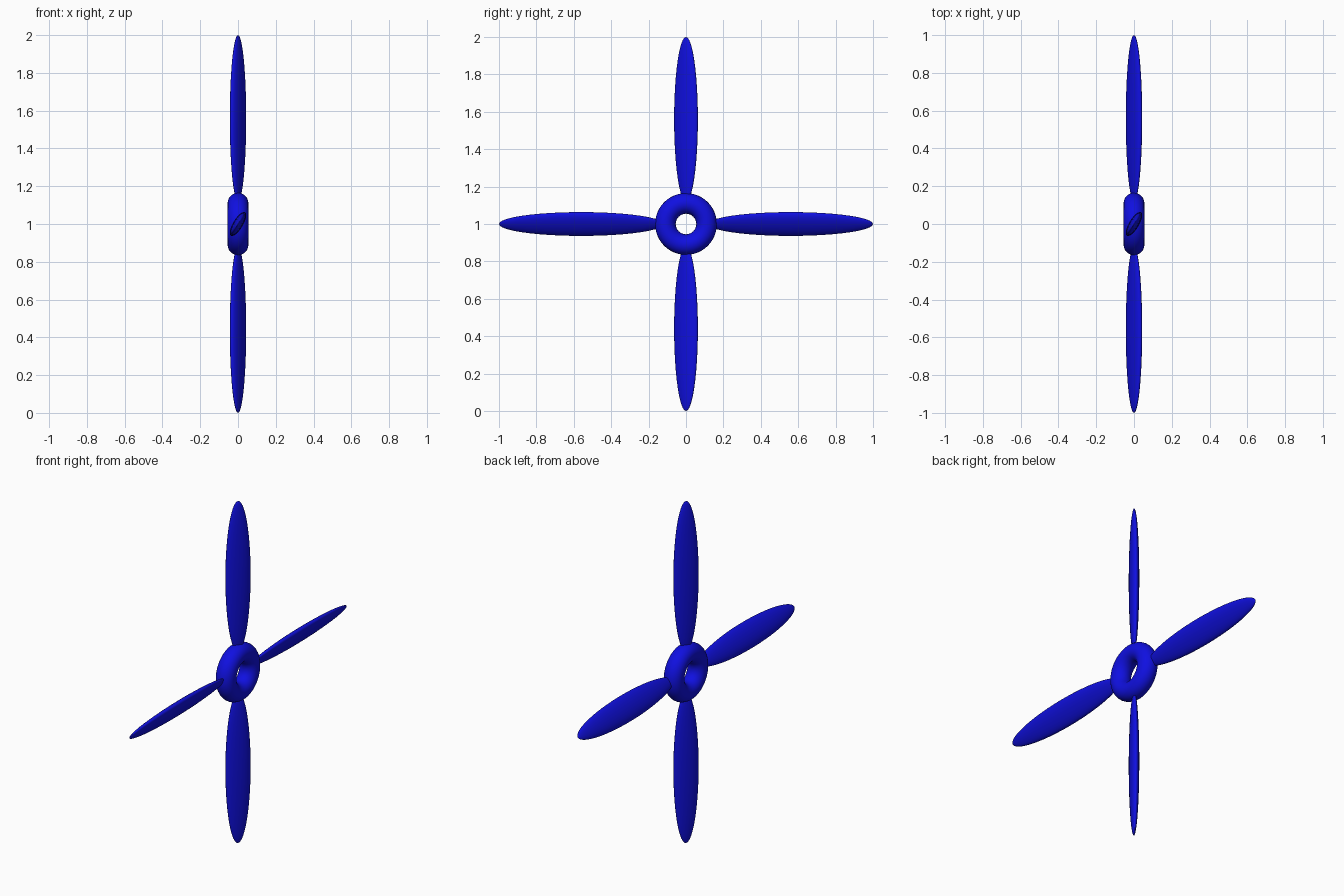
import bpy
from math import radians, cos, sin
from mathutils import Matrix, Vector

if "Cube" in bpy.data.objects:
    bpy.data.objects.remove(bpy.data.objects["Cube"])

CENTRE = Vector((0, 0, 1))
PITCH = radians(59)

blue = bpy.data.materials.new("blue")
blue.diffuse_color = (0.005, 0.005, 0.75, 1)
blue.use_nodes = True
blue.node_tree.nodes["Principled BSDF"].inputs["Base Color"].default_value = blue.diffuse_color


def finish(name):
    obj = bpy.context.object
    obj.name = name
    obj.data.materials.append(blue)
    bpy.ops.object.shade_smooth()
    return obj


# Ring hub, axle along x
bpy.ops.mesh.primitive_torus_add(major_segments=48, minor_segments=24,
                                 major_radius=0.11, minor_radius=0.055,
                                 location=CENTRE, rotation=(0, radians(90), 0))
finish("hub_ring")


def blade(name, span, side):
    """Flattened ellipsoid along span, its chord pitched from x towards side."""
    span, side = Vector(span), Vector(side)
    chord = Vector((1, 0, 0)) * cos(PITCH) + side * sin(PITCH)
    thick = span.cross(chord)
    bpy.ops.mesh.primitive_uv_sphere_add(segments=32, ring_count=24, radius=1)
    obj = finish(name)
    axes = Matrix((chord * 0.0725, thick * 0.026, span * 0.44)).transposed()
    obj.data.transform(axes.to_4x4())
    obj.location = CENTRE + span * 0.56


# Four blades, opposite ones share the same tilt
for sign, vertical, level in ((1, "top", "back"), (-1, "bottom", "front")):
    blade(vertical + "_blade", (0, 0, sign), (0, 1, 0))
    blade(level + "_blade", (0, sign, 0), (0, 0, 1))
